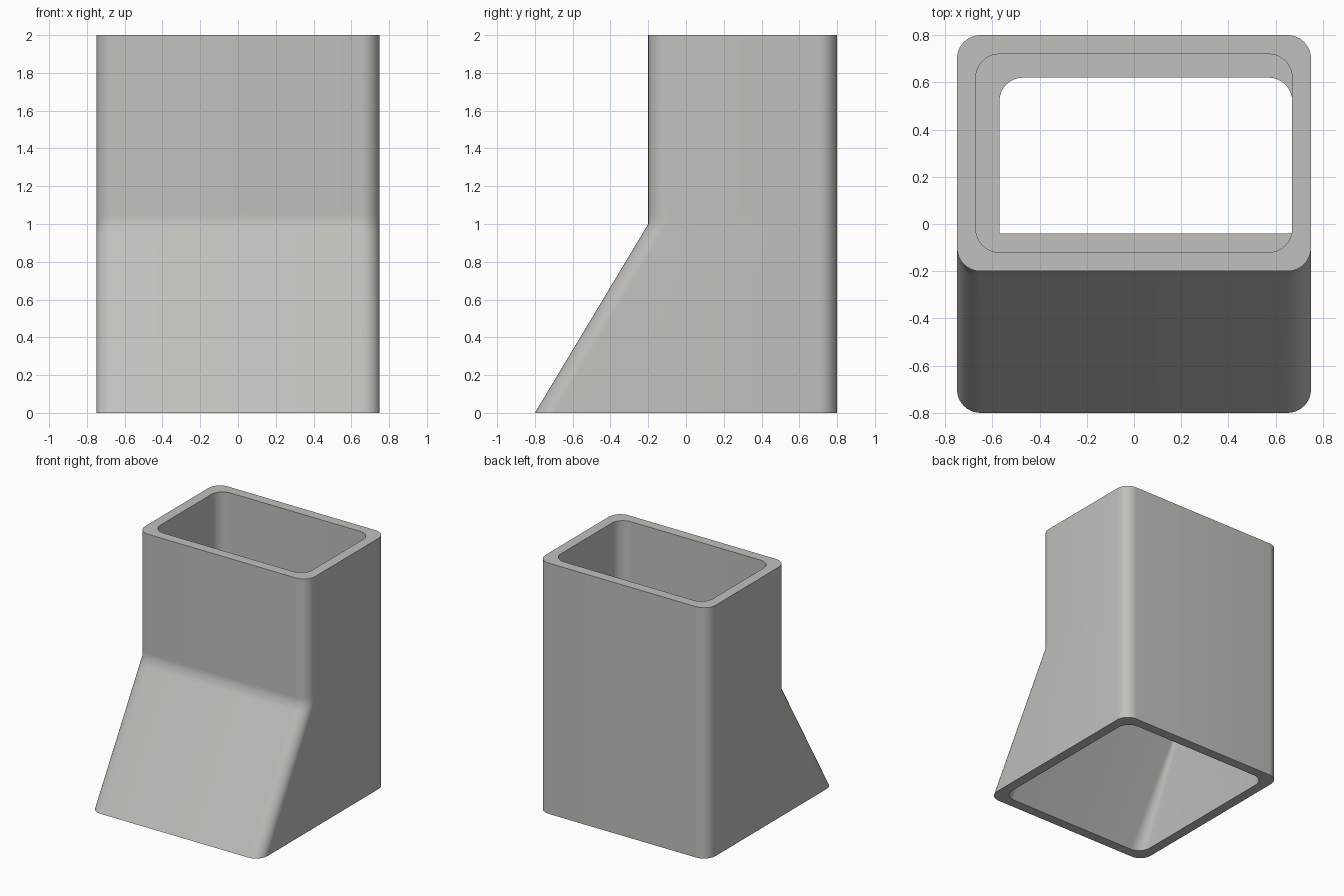
import bpy
import bmesh
import math

if "Cube" in bpy.data.objects:
    bpy.data.objects.remove(bpy.data.objects["Cube"])

SEGMENTS = 8


def rounded_ring(bm, x0, x1, y0, y1, z, back_r=0.1, front_r=0.1):
    """Counter-clockwise rounded rectangle of vertices at height z."""
    corners = [(x1, y1, -1, -1, back_r, 0), (x0, y1, 1, -1, back_r, 90),
               (x0, y0, 1, 1, front_r, 180), (x1, y0, -1, 1, front_r, 270)]
    ring = []
    for cx, cy, sx, sy, r, start in corners:
        for i in range(SEGMENTS + 1):
            a = math.radians(start + 90 * i / SEGMENTS)
            ring.append(bm.verts.new((cx + sx * r + r * math.cos(a),
                                      cy + sy * r + r * math.sin(a), z)))
    return ring


bm = bmesh.new()
rings = [
    # Outer shell: sloping front below, straight walls above
    rounded_ring(bm, -0.75, 0.75, -0.80, 0.80, 0.0),
    rounded_ring(bm, -0.75, 0.75, -0.23, 0.80, 0.95),
    rounded_ring(bm, -0.75, 0.75, -0.20, 0.80, 1.0),
    rounded_ring(bm, -0.75, 0.75, -0.20, 0.80, 1.05),
    rounded_ring(bm, -0.75, 0.75, -0.20, 0.80, 2.0),
    # Upper cavity down to the inner ledge
    rounded_ring(bm, -0.67, 0.67, -0.12, 0.72, 2.0),
    rounded_ring(bm, -0.67, 0.67, -0.12, 0.72, 1.0),
    # Lower cavity, widening to the bottom opening
    rounded_ring(bm, -0.57, 0.67, -0.04, 0.62, 1.0, front_r=0.005),
    rounded_ring(bm, -0.67, 0.67, -0.72, 0.72, 0.0),
]

# Bridge each ring to the next, closing back to the first at the bottom rim
for low, high in zip(rings, rings[1:] + rings[:1]):
    n = len(low)
    for i in range(n):
        j = (i + 1) % n
        bm.faces.new((low[i], low[j], high[j], high[i]))
bmesh.ops.recalc_face_normals(bm, faces=bm.faces)

mesh = bpy.data.meshes.new("duct_body")
bm.to_mesh(mesh)
bm.free()
duct = bpy.data.objects.new("duct_body", mesh)
bpy.context.collection.objects.link(duct)

grey = bpy.data.materials.new("warm_grey")
grey.diffuse_color = (0.53, 0.53, 0.50, 1)
grey.use_nodes = True
grey.node_tree.nodes["Principled BSDF"].inputs["Base Color"].default_value = grey.diffuse_color
mesh.materials.append(grey)

# Smooth the rounded corners and the front bend, keep the rims sharp
bpy.context.view_layer.objects.active = duct
duct.select_set(True)
bpy.ops.object.shade_smooth_by_angle(angle=math.radians(40))
